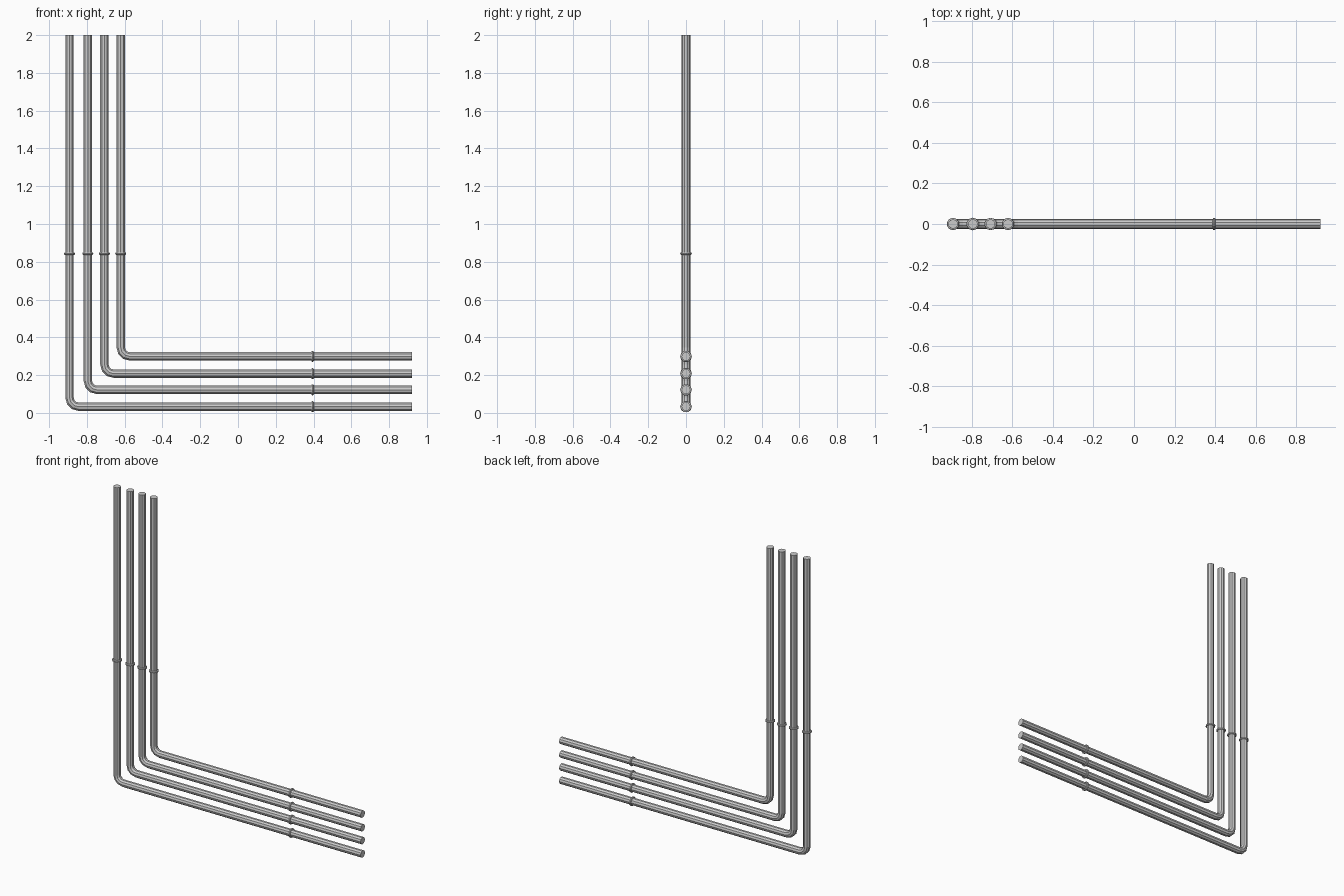
import bpy, bmesh, math
from mathutils import Vector

if "Cube" in bpy.data.objects:
    bpy.data.objects.remove(bpy.data.objects["Cube"])

R, SIDES, BEND, STEPS = 0.0235, 10, 0.048, 3
X_END, Z_TOP = 0.92, 2.0
PIPES = [(-0.892, 0.033), (-0.795, 0.122), (-0.707, 0.208), (-0.621, 0.299)]


def make_object(name, bm):
    bmesh.ops.recalc_face_normals(bm, faces=bm.faces)
    me = bpy.data.meshes.new(name)
    bm.to_mesh(me)
    bm.free()
    ob = bpy.data.objects.new(name, me)
    bpy.context.collection.objects.link(ob)
    return ob


def ring(bm, centre, tangent, radius):
    side = Vector((tangent[2], 0, -tangent[0]))
    out = []
    for i in range(SIDES):
        a = 2 * math.pi * (i + 0.5) / SIDES
        out.append(bm.verts.new(Vector(centre) + side * math.cos(a) * radius
                                + Vector((0, math.sin(a) * radius, 0))))
    return out


def loft(name, stations):
    bm = bmesh.new()
    rings = [ring(bm, *s) for s in stations]
    for a, b in zip(rings, rings[1:]):
        for i in range(SIDES):
            j = (i + 1) % SIDES
            bm.faces.new((a[i], a[j], b[j], b[i]))
    bm.faces.new(rings[0])
    bm.faces.new(rings[-1])
    return make_object(name, bm)


def collar(name, centre, t):
    # thin raised joint ring with bevelled rim
    prof = [(-0.007, R * 0.98), (-0.005, 0.029), (0, 0.031), (0.005, 0.029), (0.007, R * 0.98)]
    c, t = Vector(centre), Vector(t)
    loft(name, [(c + t * d, t, r) for d, r in prof])


for n, (x, z) in enumerate(PIPES, 1):
    # pipe: vertical run, elbow, horizontal run
    path = [((x, 0, Z_TOP), (0, 0, -1), R)]
    for k in range(STEPS + 1):
        a = math.pi / 2 * k / STEPS
        path.append(((x + BEND - BEND * math.cos(a), 0, z + BEND - BEND * math.sin(a)),
                     (math.sin(a), 0, -math.cos(a)), R))
    path.append(((X_END, 0, z), (1, 0, 0), R))
    loft(f"pipe_{n}", path)
    # joint collars
    collar(f"upper_collar_{n}", (x, 0, 0.843), (0, 0, 1))
    collar(f"lower_collar_{n}", (0.395, 0, z), (1, 0, 0))
